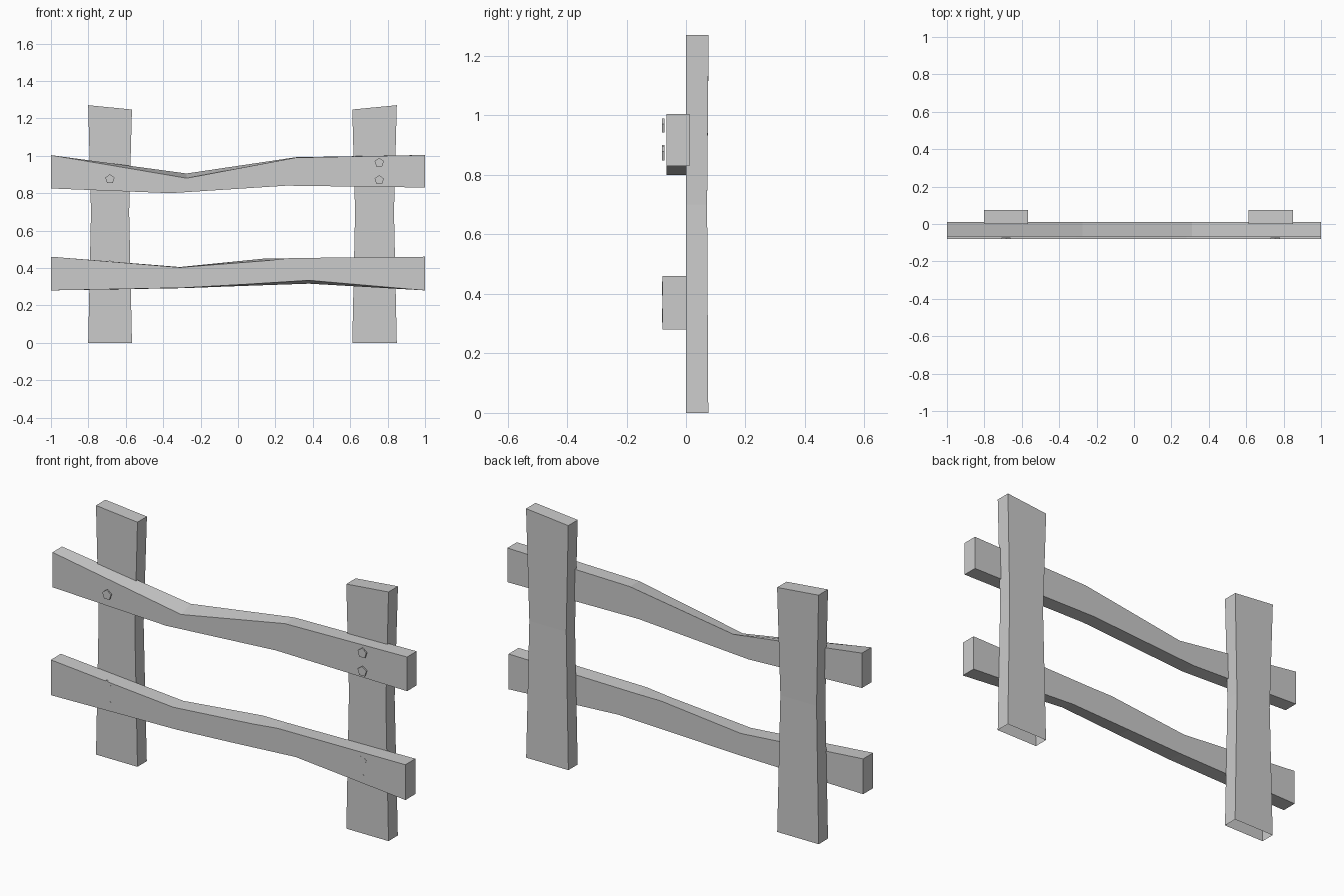
import bpy
import bmesh
from math import pi, sin, cos

if "Cube" in bpy.data.objects:
    bpy.data.objects.remove(bpy.data.objects["Cube"])


def make_object(name, verts, faces):
    mesh = bpy.data.meshes.new(name)
    bm = bmesh.new()
    vs = [bm.verts.new(v) for v in verts]
    for f in faces:
        bm.faces.new([vs[i] for i in f])
    bmesh.ops.recalc_face_normals(bm, faces=bm.faces[:])
    bm.to_mesh(mesh)
    bm.free()
    ob = bpy.data.objects.new(name, mesh)
    bpy.context.collection.objects.link(ob)
    return ob


def loft(name, rings, start_cap=True):
    """Skin a list of equal-sided cross-sections into one solid."""
    n = len(rings[0])
    verts = [p for ring in rings for p in ring]
    faces = [(r * n + i, r * n + (i + 1) % n, (r + 1) * n + (i + 1) % n, (r + 1) * n + i)
             for r in range(len(rings) - 1) for i in range(n)]
    faces.append(tuple(range(len(verts) - n, len(verts))))
    if start_cap:
        faces.append(tuple(range(n)))
    return make_object(name, verts, faces)


def post(name, cx, half, side):
    """Waisted upright with a sloping top and open foot; side = outward x sign."""
    levels = [  # outward half-width trim, outer z, inner z, back y
        (0.0, 0.0, 0.0, 0.075),
        (0.015, 0.70, 0.70, 0.071),
        (0.0, 1.27, 1.247, 0.076)]
    rings = []
    for trim, zo, zi, yb in levels:
        xo, xi = cx + side * (half - trim), cx - side * (half - trim)
        rings.append([(xo, 0.0, zo), (xi, 0.0, zi), (xi, yb, zi), (xo, yb, zo)])
    return loft(name, rings, start_cap=False)


def rail(name, y_front, y_back, stations):
    """Station: top x, front top z, back top z, bottom x, front bottom z, back bottom z."""
    rings = [[(xt, y_front, tf), (xt, y_back, tb), (xb, y_back, bb), (xb, y_front, bf)]
             for xt, tf, tb, xb, bf, bb in stations]
    return loft(name, rings)


def nail(name, x, z, r=0.026):
    rings = [[(x + r * sin(2 * pi * i / 5), y, z + r * cos(2 * pi * i / 5))
              for i in range(5)] for y in (-0.073, -0.080)]
    return loft(name, rings)


# Posts
post("left_post", -0.684, 0.117, -1)
post("right_post", 0.730, 0.119, 1)

# Upper rail, with the front top edge chipped at the dip
rail("upper_rail", -0.066, 0.011, [
    (-1.0, 1.003, 1.003, -1.0, 0.825, 0.825),
    (-0.275, 0.88, 0.905, -0.36, 0.80, 0.80),
    (0.31, 0.99, 0.992, 0.26, 0.84, 0.84),
    (1.0, 1.004, 1.004, 1.0, 0.83, 0.83)])

# Lower rail, with a worn top and a hollowed front bottom edge
rail("lower_rail", -0.0795, 0.001, [
    (-1.0, 0.46, 0.46, -1.0, 0.28, 0.28),
    (-0.31, 0.403, 0.405, -0.29, 0.294, 0.292),
    (0.14, 0.438, 0.45, 0.03, 0.312, 0.304),
    (0.28, 0.453, 0.45, 0.38, 0.334, 0.316),
    (1.0, 0.46, 0.46, 1.0, 0.28, 0.28)])

# Five-sided nail heads
spots = [(-0.685, 0.875), (0.755, 0.963), (0.755, 0.870)]
spots += [(x, z) for x in (-0.685, 0.755) for z in (0.415, 0.325)]
for i, (x, z) in enumerate(spots):
    nail(f"nail_head_{i + 1}", x, z)
